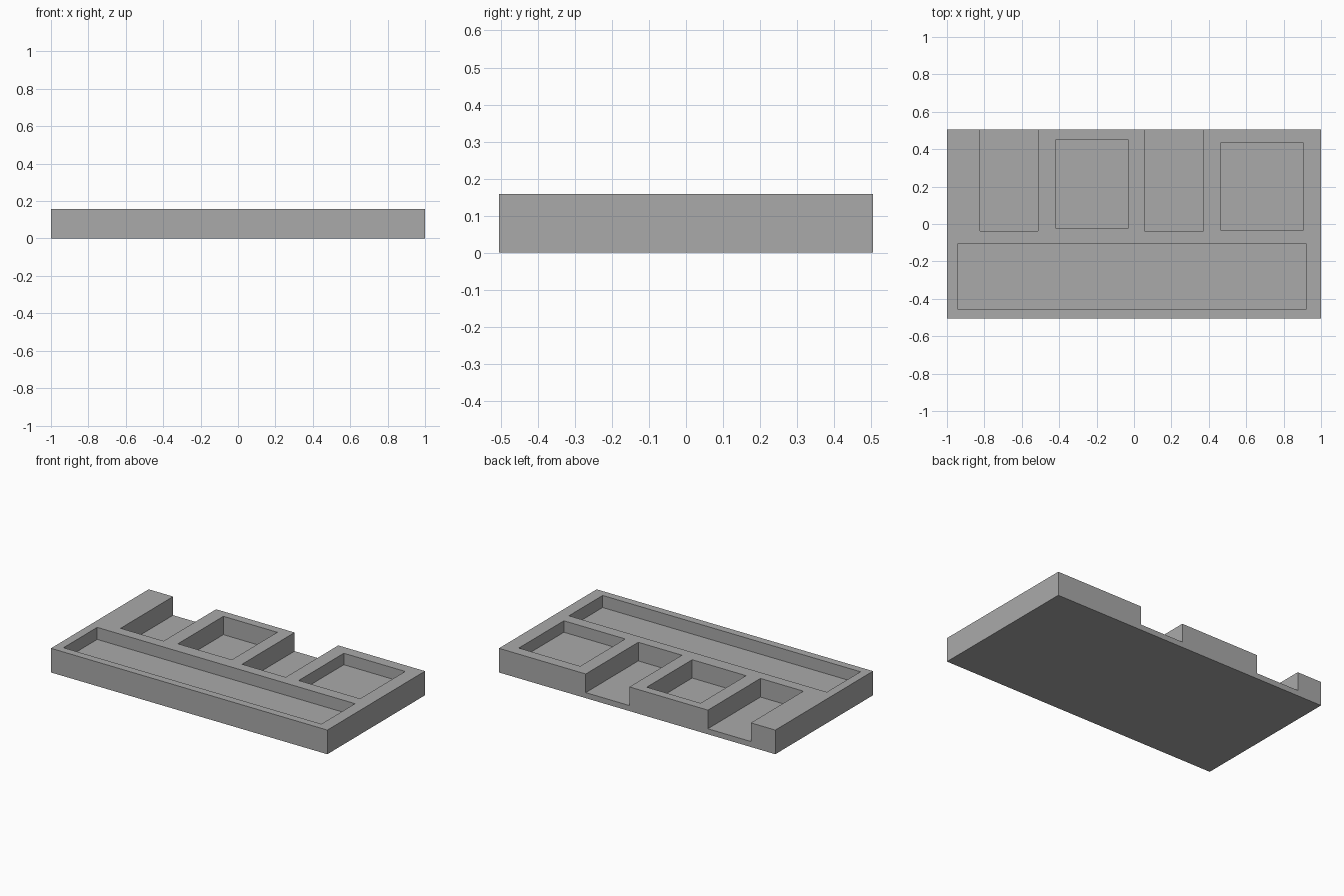
import bpy
from mathutils import Vector

cube = bpy.data.objects.get("Cube")
if cube:
    bpy.data.objects.remove(cube, do_unlink=True)

HALF_DEPTH = 0.505
HEIGHT = 0.158

grey = bpy.data.materials.new("plain grey")
grey.use_nodes = True
colour = (0.4, 0.4, 0.4, 1)
grey.diffuse_color = colour
grey.node_tree.nodes["Principled BSDF"].inputs["Base Color"].default_value = colour


def box(name, x0, x1, y0, y1, z0, z1):
    """Box spanning the given limits, with unit scale."""
    bpy.ops.mesh.primitive_cube_add(size=1)
    obj = bpy.context.object
    obj.name = name
    low, high = Vector((x0, y0, z0)), Vector((x1, y1, z1))
    for v in obj.data.vertices:
        v.co = (low + high) / 2 + v.co * (high - low)
    obj.data.materials.append(grey)
    return obj


# Solid block
tray = box("tray_body", -1, 1, -HALF_DEPTH, HALF_DEPTH, 0, HEIGHT)

# Recesses: name, x limits, y limits, floor height
BACK = HALF_DEPTH + 0.1
recesses = [
    ("long_front_tray", -0.944, 0.922, -0.455, -0.107, 0.079),
    ("right_open_slot", -0.823, -0.512, -0.038, BACK, 0.036),
    ("deep_pocket", -0.42, -0.03, -0.021, 0.449, 0.038),
    ("left_open_slot", 0.056, 0.372, -0.038, BACK, 0.036),
    ("shallow_pocket", 0.462, 0.906, -0.032, 0.434, 0.083),
]

# Cut each recess, then drop its cutter
for name, x0, x1, y0, y1, floor in recesses:
    cutter = box(name + "_cutter", x0, x1, y0, y1, floor, HEIGHT + 0.1)
    cutter.hide_render = True
    cut = tray.modifiers.new(name, "BOOLEAN")
    cut.operation = "DIFFERENCE"
    cut.solver = "EXACT"
    cut.object = cutter
    bpy.context.view_layer.objects.active = tray
    bpy.ops.object.modifier_apply(modifier=cut.name)
    bpy.data.objects.remove(cutter, do_unlink=True)
